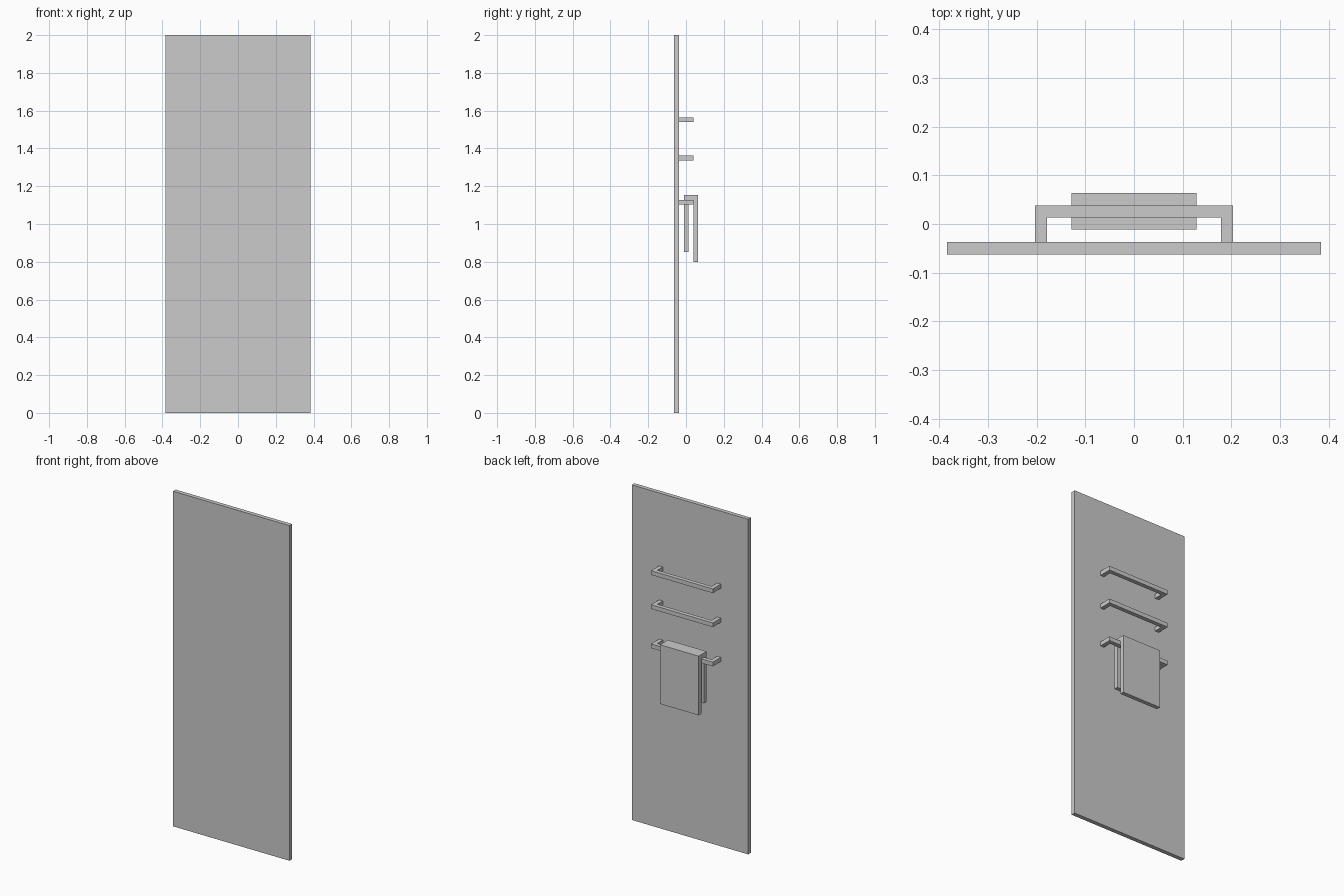
import bpy, bmesh
from mathutils import Vector

if "Cube" in bpy.data.objects:
    bpy.data.objects.remove(bpy.data.objects["Cube"])


def extrude_profile(name, points, direction):
    """Closed profile of 3D points swept along a direction into a solid."""
    bm = bmesh.new()
    face = bm.faces.new([bm.verts.new(p) for p in points])
    result = bmesh.ops.extrude_face_region(bm, geom=[face], use_keep_orig=True)
    moved = [g for g in result["geom"] if isinstance(g, bmesh.types.BMVert)]
    bmesh.ops.translate(bm, vec=Vector(direction), verts=moved)
    bmesh.ops.recalc_face_normals(bm, faces=bm.faces)
    mesh = bpy.data.meshes.new(name)
    bm.to_mesh(mesh)
    bm.free()
    obj = bpy.data.objects.new(name, mesh)
    bpy.context.collection.objects.link(obj)
    return obj


T = 0.025          # common thickness
WALL = -0.0375     # back face of the door panel
BAR_Y = 0.0385     # outer face of the rails
W = 0.204          # half width of the rails

# Door panel
hw = 0.384
extrude_profile("door_panel",
                [(-hw, WALL - T, 0), (hw, WALL - T, 0), (hw, WALL, 0), (-hw, WALL, 0)],
                (0, 0, 2))

# Three U-shaped towel rails
half = [(W - T, BAR_Y - T), (W - T, WALL), (W, WALL), (W, BAR_Y)]
outline = half + [(-x, y) for x, y in reversed(half)]
for name, z in (("upper_rail", 1.54), ("middle_rail", 1.337), ("lower_rail", 1.103)):
    extrude_profile(name, [(x, y, z) for x, y in outline], (0, 0, T))

# Towel folded over the lower rail, with a longer outer flap
tw = 0.128
rail_top, top = 1.128, 1.153
inner, outer = BAR_Y - T, BAR_Y
section = [(inner - T, 0.852), (inner, 0.852), (inner, rail_top), (outer, rail_top),
           (outer, 0.80), (outer + T, 0.80), (outer + T, top), (inner - T, top)]
extrude_profile("towel", [(-tw, y, z) for y, z in section], (2 * tw, 0, 0))
